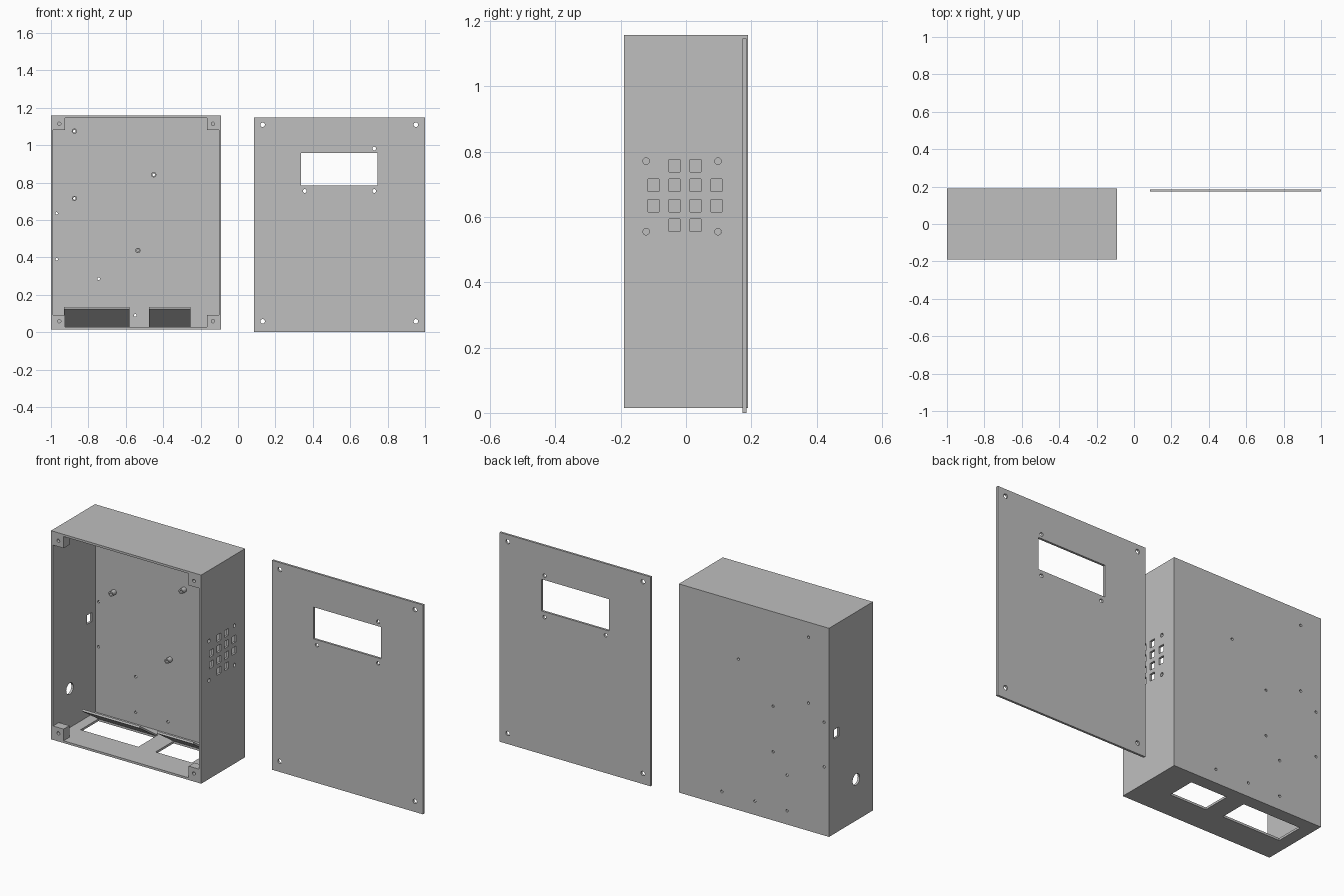
import bpy, bmesh, math
from mathutils import Matrix, Vector

cube = bpy.data.objects.get("Cube")
if cube:
    bpy.data.objects.remove(cube, do_unlink=True)

grey = bpy.data.materials.new("plain grey")
grey.use_nodes = True
COLOUR = (0.52, 0.52, 0.52, 1)
grey.diffuse_color = COLOUR
grey.node_tree.nodes["Principled BSDF"].inputs["Base Color"].default_value = COLOUR


def add_box(bm, x, y, z):
    """Box from (min, max) pairs."""
    size = [b - a for a, b in (x, y, z)]
    mid = Vector([(a + b) / 2 for a, b in (x, y, z)])
    bmesh.ops.create_cube(bm, size=1, matrix=Matrix.Translation(mid) @ Matrix.Diagonal((*size, 1)))


def add_rod(bm, centre, radius, length, axis="Y"):
    """Cylinder centred on a point, along X or Y."""
    turn = Matrix.Rotation(math.pi / 2, 4, "X" if axis == "Y" else "Y")
    bmesh.ops.create_cone(bm, cap_ends=True, segments=24, radius1=radius, radius2=radius,
                          depth=length, matrix=Matrix.Translation(centre) @ turn)


def finish(name, bm):
    bmesh.ops.recalc_face_normals(bm, faces=bm.faces)
    mesh = bpy.data.meshes.new(name)
    bm.to_mesh(mesh)
    bm.free()
    mesh.materials.append(grey)
    obj = bpy.data.objects.new(name, mesh)
    bpy.context.collection.objects.link(obj)
    return obj


def cut(obj, bm):
    """Subtract the cutter shapes and discard the cutter."""
    cutter = finish("cutter", bm)
    cutter.hide_render = True
    mod = obj.modifiers.new("cut", "BOOLEAN")
    mod.operation, mod.solver, mod.object = "DIFFERENCE", "EXACT", cutter
    bpy.ops.object.select_all(action="DESELECT")
    bpy.context.view_layer.objects.active = obj
    obj.select_set(True)
    bpy.ops.object.modifier_apply(modifier=mod.name)
    bpy.data.objects.remove(cutter, do_unlink=True)
    bpy.ops.object.shade_smooth_by_angle(angle=math.radians(30))


# Enclosure dimensions
X0, X1, Y0, Y1, Z0, Z1 = -1.0, -0.09, -0.19, 0.19, 0.015, 1.158
WALL = 0.012
BACK = Y1 - WALL
OPENINGS = [(-0.93, -0.58), (-0.475, -0.255)]
STANDOFFS = [(-0.875, 1.075), (-0.875, 0.715), (-0.45, 0.842), (-0.535, 0.437)]

# Open-fronted shell
bm = bmesh.new()
add_box(bm, (X0, X1), (Y0, Y1), (Z0, Z1))
shell = finish("enclosure_shell", bm)
bm = bmesh.new()
add_box(bm, (X0 + WALL, X1 - WALL), (Y0 - 0.1, BACK), (Z0 + WALL, Z1 - WALL))
cut(shell, bm)

bm = bmesh.new()
# Vent grid with four screw holes in the +x wall
for row, z in enumerate((0.757, 0.697, 0.635, 0.575)):
    for col, y in enumerate((-0.1, -0.035, 0.029, 0.093)):
        if row in (1, 2) or col in (1, 2):
            add_box(bm, (X1 - 0.03, X1 + 0.03), (y - 0.017, y + 0.017), (z - 0.019, z + 0.019))
for y in (-0.122, 0.098):
    for z in (0.555, 0.771):
        add_rod(bm, (X1, y, z), 0.01, 0.06, "X")
# Switch slot and cable hole in the -x wall
add_box(bm, (X0 - 0.03, X0 + 0.03), (0.105, 0.145), (0.535, 0.585))
add_rod(bm, (X0, -0.045, 0.24), 0.031, 0.06, "X")
# Openings in the floor
for span in OPENINGS:
    add_box(bm, span, (-0.035, 0.12), (Z0 - 0.03, Z0 + 0.03))
# Screw holes through the back
for x, z in STANDOFFS[:3] + [(-0.97, 0.635), (-0.97, 0.39), (-0.745, 0.285),
                             (-0.745, 0.09), (-0.55, 0.09), (-0.35, 0.09)]:
    add_rod(bm, (x, Y1, z), 0.007, 0.06)
# Blind pilot holes on the outside of the back
for z in (0.39, 0.64):
    add_rod(bm, (-0.66, Y1, z), 0.007, 0.016)
cut(shell, bm)

# Corner screw posts
POST = 0.064
for side, x in (("right", X0 + WALL), ("left", X1 - WALL - POST)):
    for level, z in (("lower", Z0 + WALL), ("upper", Z1 - WALL - POST)):
        bm = bmesh.new()
        add_box(bm, (x, x + POST), (Y0, Y0 + 0.05), (z, z + POST))
        post = finish(f"{level}_{side}_post", bm)
        bm = bmesh.new()
        add_rod(bm, (x + POST / 2, Y0, z + POST / 2), 0.009, 0.07)
        cut(post, bm)

# Board standoffs on the inside of the back
for i, (x, z) in enumerate(STANDOFFS):
    bm = bmesh.new()
    add_rod(bm, (x, BACK - 0.015, z), 0.014, 0.03)
    standoff = finish(f"standoff_{i + 1}", bm)
    bm = bmesh.new()
    add_rod(bm, (x, BACK - 0.015, z), 0.007, 0.06)
    cut(standoff, bm)

# Sloping hoods over the floor openings
for i, (xa, xb) in enumerate(OPENINGS):
    bm = bmesh.new()
    profile = [(0.12, 0.027), (-0.025, 0.125), (-0.02, 0.135), (0.135, 0.027)]
    face = bm.faces.new([bm.verts.new((xa, y, z)) for y, z in profile])
    side = bmesh.ops.extrude_face_region(bm, geom=[face])
    moved = [v for v in side["geom"] if isinstance(v, bmesh.types.BMVert)]
    bmesh.ops.translate(bm, verts=moved, vec=(xb - xa, 0, 0))
    finish(f"opening_hood_{i + 1}", bm)

# Flat cover with display window and screw holes
bm = bmesh.new()
add_box(bm, (0.085, 1.0), (0.173, 0.185), (0, 1.147))
cover = finish("front_cover", bm)
bm = bmesh.new()
add_box(bm, (0.336, 0.747), (0.1, 0.25), (0.784, 0.958))
for x in (0.132, 0.951):
    for z in (0.058, 1.109):
        add_rod(bm, (x, 0.18, z), 0.012, 0.1)
for x, z in ((0.728, 0.982), (0.728, 0.755), (0.357, 0.755)):
    add_rod(bm, (x, 0.18, z), 0.01, 0.1)
cut(cover, bm)
